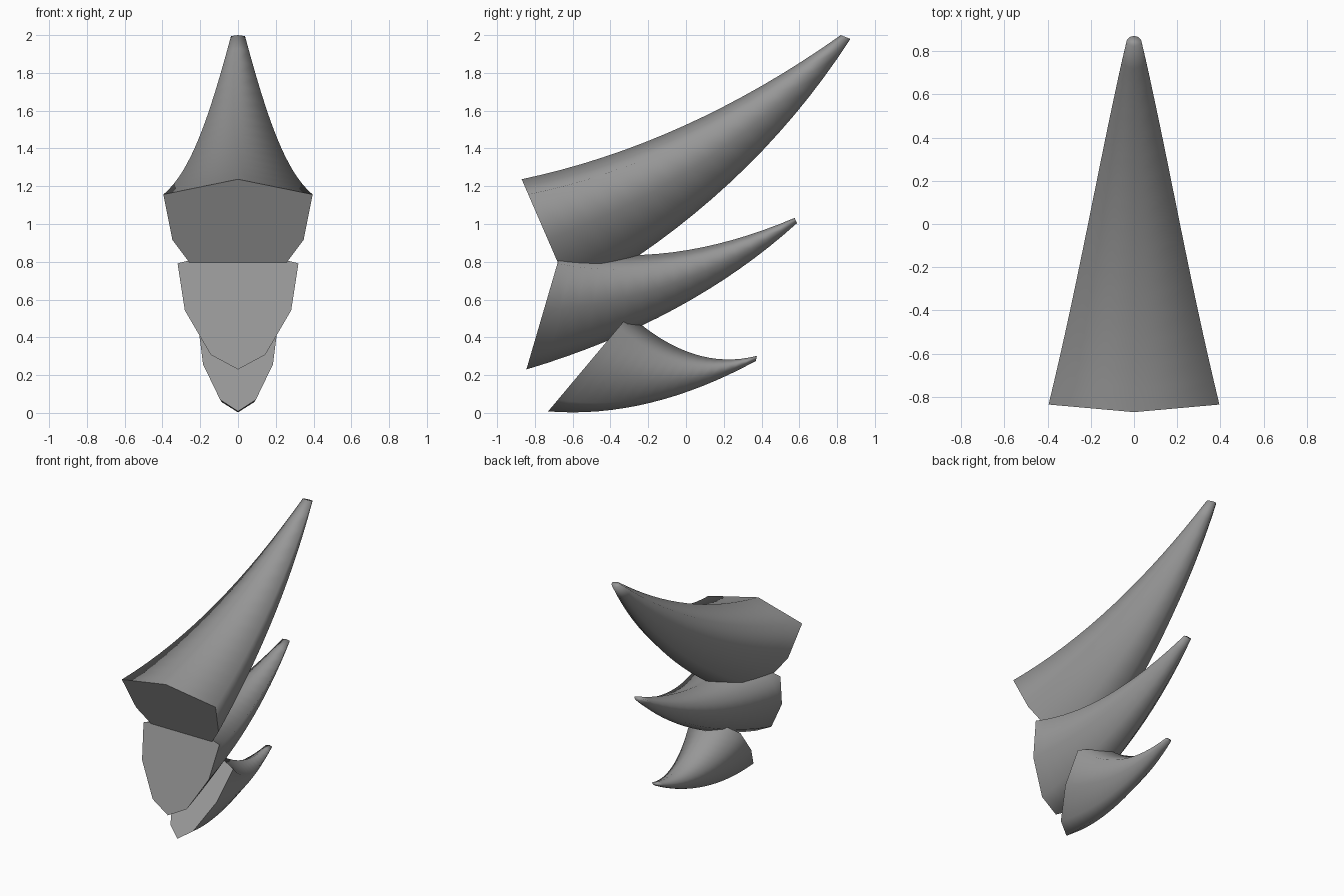
import bpy, bmesh
from mathutils import Vector

if "Cube" in bpy.data.objects:
    bpy.data.objects.remove(bpy.data.objects["Cube"])

STEPS = 16
# half cross-section: (width fraction, fraction from top edge to bottom edge)
BASE = [(0, 0), (1, 0.13), (0.88, 0.515), (0.45, 0.88), (0, 1)]
TIP = [(0, 0), (1, 0.27), (0.9, 0.6), (0.5, 0.9), (0, 1)]

# Dark grey for all spikes
dark = bpy.data.materials.new("dark_grey")
dark.diffuse_color = (0.31, 0.31, 0.31, 1)
dark.use_nodes = True
dark.node_tree.nodes["Principled BSDF"].inputs["Base Color"].default_value = dark.diffuse_color


def bezier(p, t):
    a, b, c = (Vector(q) for q in p)
    return a * (1 - t) ** 2 + b * 2 * t * (1 - t) + c * t * t


def spike(name, top, bottom, w0, w1):
    """Loft a tapering section between two (y, z) edge curves."""
    bm = bmesh.new()
    rings = []
    for i in range(STEPS + 1):
        t = i / STEPS
        a, b = bezier(top, t), bezier(bottom, t)
        w = (w0 + (w1 - w0) * t) * (1 - 0.2 * t * (1 - t))
        half = []
        for (x0, f0), (x1, f1) in zip(BASE, TIP):
            p = a.lerp(b, f0 + (f1 - f0) * t)
            half.append((w * (x0 + (x1 - x0) * t), p.x, p.y))
        pts = half + [(-x, y, z) for x, y, z in half[-2:0:-1]]
        rings.append([bm.verts.new(p) for p in pts])
    n = len(rings[0])
    for r, s in zip(rings, rings[1:]):
        for k in range(n):
            bm.faces.new((r[k], r[(k + 1) % n], s[(k + 1) % n], s[k]))
    root = bm.faces.new(rings[0])
    bm.faces.new(rings[-1])
    bmesh.ops.recalc_face_normals(bm, faces=bm.faces)
    # smooth horn with a crisp root face
    for f in bm.faces:
        f.smooth = True
    for e in root.edges:
        e.smooth = False
    mesh = bpy.data.meshes.new(name)
    bm.to_mesh(mesh)
    bm.free()
    mesh.materials.append(dark)
    bpy.context.collection.objects.link(bpy.data.objects.new(name, mesh))


# Three stacked, overlapping spikes
spike("upper_spike", [(-0.87, 1.237), (0, 1.42), (0.82, 2.0)],
      [(-0.60, 0.615), (0.33, 1.14), (0.87, 1.98)], 0.395, 0.037)
spike("middle_spike", [(-0.656, 0.875), (-0.1, 0.747), (0.575, 1.032)],
      [(-0.845, 0.23), (0.014, 0.486), (0.588, 1.005)], 0.32, 0.03)
spike("lower_spike", [(-0.30, 0.52), (0.04, 0.215), (0.375, 0.302)],
      [(-0.73, 0.008), (-0.2, -0.035), (0.37, 0.275)], 0.21, 0.025)
